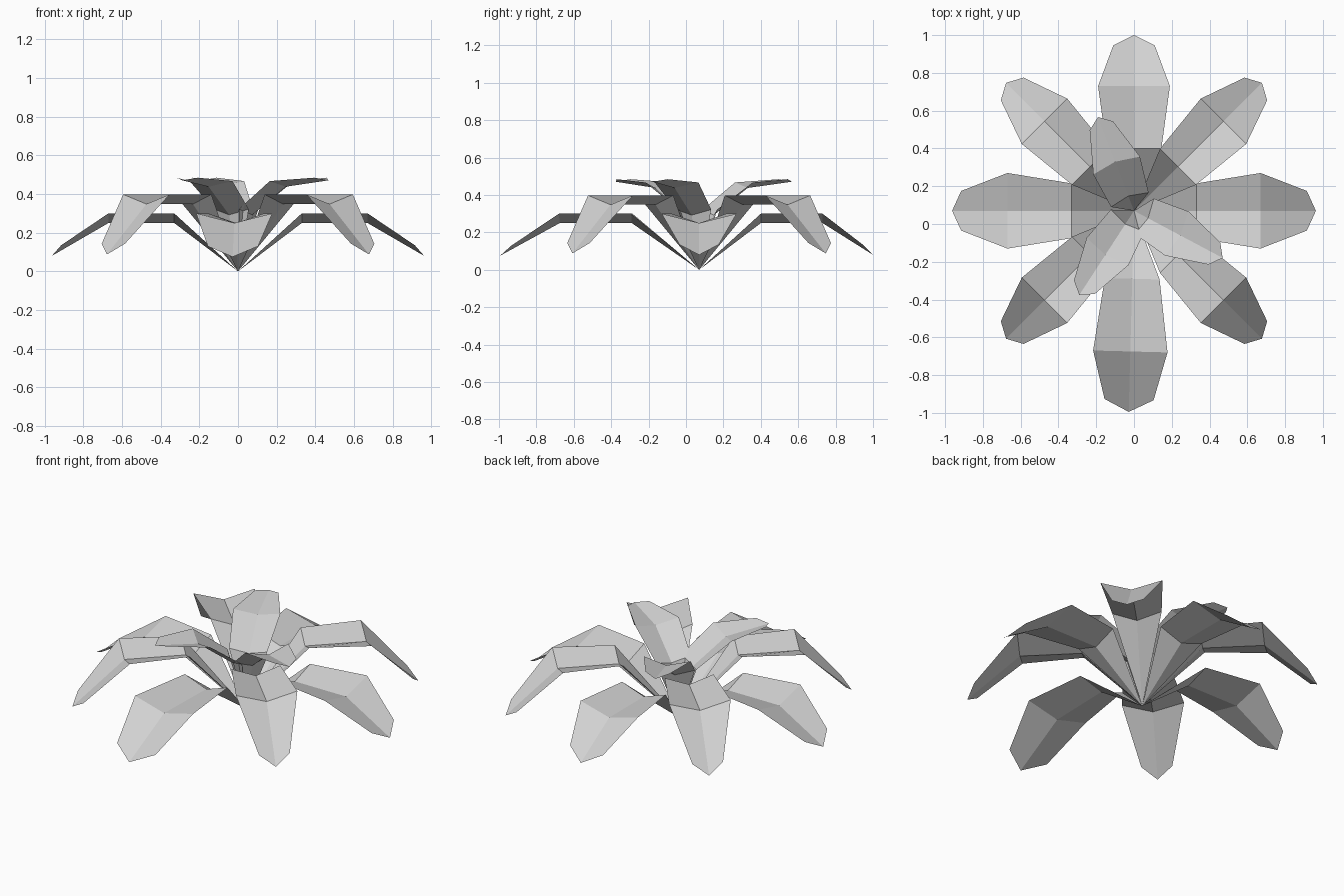
import bpy, bmesh
from math import radians
from mathutils import Matrix, Vector

cube = bpy.data.objects.get("Cube")
if cube:
    bpy.data.objects.remove(cube, do_unlink=True)

leaf_grey = bpy.data.materials.new("leaf_grey")
leaf_grey.use_nodes = True
leaf_grey.diffuse_color = (0.64, 0.64, 0.64, 1)
leaf_grey.node_tree.nodes["Principled BSDF"].inputs["Base Color"].default_value = (0.64, 0.64, 0.64, 1)

ROOT = Vector((0, 0.07, 0))


def add_leaf(name, angle, height=0.25, inner=(0.33, 0.145), bend=(0.67, 0.2),
             shoulder=(0.915, 0.105), tip=0.963, tip_z=0.08, tilt=0, scale=1):
    """Folded leaf along +x with a sunken midrib; pairs are (reach, half width)."""
    bm = bmesh.new()
    base = bm.verts.new((0, 0, 0))
    point = bm.verts.new((tip, 0, tip_z))
    ribs = [bm.verts.new((r, 0, height)) for r, w in (inner, bend)]
    for side in (1, -1):
        a, b = [bm.verts.new((r, side * w, height + 0.05)) for r, w in (inner, bend)]
        c = bm.verts.new((shoulder[0], side * shoulder[1], tip_z + 0.055))
        for face in ((base, ribs[0], a), (ribs[0], ribs[1], b, a), (ribs[1], point, c, b)):
            bm.faces.new(face if side > 0 else face[::-1])
    bm.transform(Matrix.Translation(ROOT) @ Matrix.Rotation(radians(angle), 4, 'Z')
                 @ Matrix.Rotation(radians(-tilt), 4, 'Y') @ Matrix.Scale(scale, 4))
    mesh = bpy.data.meshes.new(name)
    bm.to_mesh(mesh)
    bm.free()
    mesh.materials.append(leaf_grey)
    bpy.context.collection.objects.link(bpy.data.objects.new(name, mesh))


# Low leaves along the axes; the front one is longer, the back one shorter
add_leaf("left_leaf", 0)
add_leaf("right_leaf", 180)
add_leaf("back_leaf", 90, bend=(0.66, 0.19), shoulder=(0.875, 0.11), tip=0.93)
add_leaf("front_leaf", 268.5, inner=(0.36, 0.145), bend=(0.745, 0.197),
         shoulder=(1.0, 0.13), tip=1.065, tip_z=0.075)

# Taller diagonal leaves
for i in range(4):
    add_leaf(f"diagonal_leaf_{i + 1}", 45 + 90 * i, height=0.348, inner=(0.33, 0.135),
             bend=(0.67, 0.17), shoulder=(0.912, 0.085), tip=0.958, tip_z=0.088)

# Small upright leaves in the middle
for i, angle in enumerate((-28, 111, 237)):
    add_leaf(f"inner_leaf_{i + 1}", angle, bend=(0.66, 0.18), shoulder=(0.92, 0.09),
             tilt=36.8, scale=0.735)
